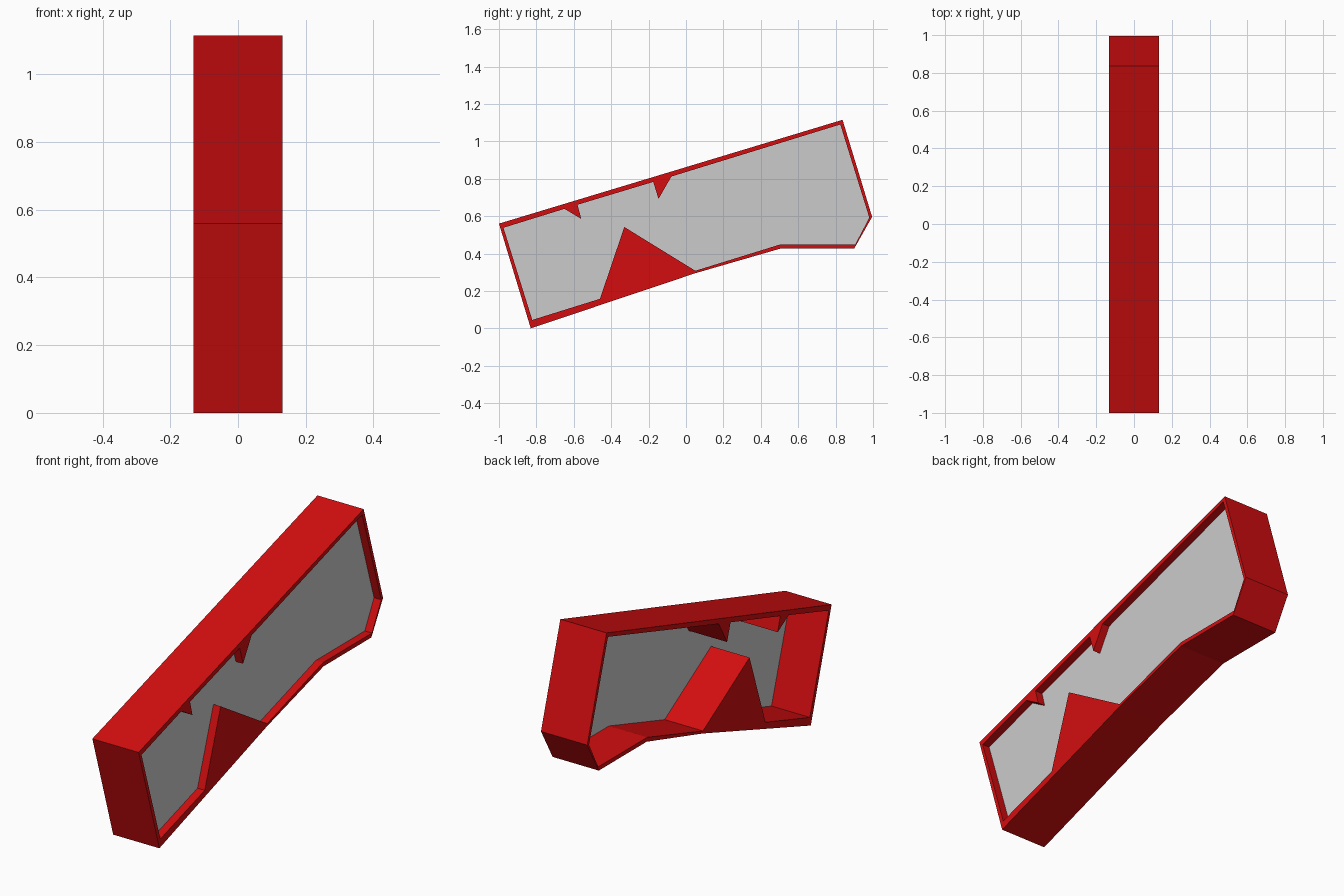
import bpy, bmesh
from mathutils import Vector

if "Cube" in bpy.data.objects:
    bpy.data.objects.remove(bpy.data.objects["Cube"])

# Side profiles as (y, z)
OUTER = [(-1, .56), (.837, 1.115), (.995, .596), (.9, .428), (.51, .428),
         (.05, .295), (-.83, 0)]
# Cavity outline, including two hanging teeth and the large floor wedge
INNER = [(-.976, .538), (-.65, .639), (-.56, .585), (-.58, .661), (-.175, .783),
         (-.147, .692), (-.078, .812), (.825, 1.09), (.98, .592), (.905, .449),
         (.505, .449), (.05, .308), (-.33, .542), (-.46, .158), (-.822, .045)]


def extrude_profile(name, loops, x0, x1, mat=None):
    """Fill closed y-z loops (holes allowed) and extrude from x0 to x1."""
    bm = bmesh.new()
    edges = []
    for loop in loops:
        vs = [bm.verts.new((x0, y, z)) for y, z in loop]
        edges += [bm.edges.new((a, b)) for a, b in zip(vs, vs[1:] + vs[:1])]
    bmesh.ops.triangle_fill(bm, edges=edges, use_beauty=True, normal=Vector((1, 0, 0)))
    ext = bmesh.ops.extrude_face_region(bm, geom=bm.faces[:], use_keep_orig=True)
    moved = [g for g in ext["geom"] if isinstance(g, bmesh.types.BMVert)]
    bmesh.ops.translate(bm, verts=moved, vec=(x1 - x0, 0, 0))
    bmesh.ops.recalc_face_normals(bm, faces=bm.faces[:])
    bmesh.ops.dissolve_limit(bm, angle_limit=.001, verts=bm.verts[:], edges=bm.edges[:])
    me = bpy.data.meshes.new(name)
    bm.to_mesh(me)
    bm.free()
    ob = bpy.data.objects.new(name, me)
    bpy.context.collection.objects.link(ob)
    if mat:
        me.materials.append(mat)
    return ob


red = bpy.data.materials.new("red")
red.diffuse_color = (.65, .004, .005, 1)
red.use_nodes = True
red.node_tree.nodes["Principled BSDF"].inputs["Base Color"].default_value = red.diffuse_color

# Red frame with its wedge and teeth
extrude_profile("frame", [OUTER, INNER], -.132, .132, red)
# Grey panel set just behind the right-hand rim
extrude_profile("back_panel", [INNER], .087, .091)
